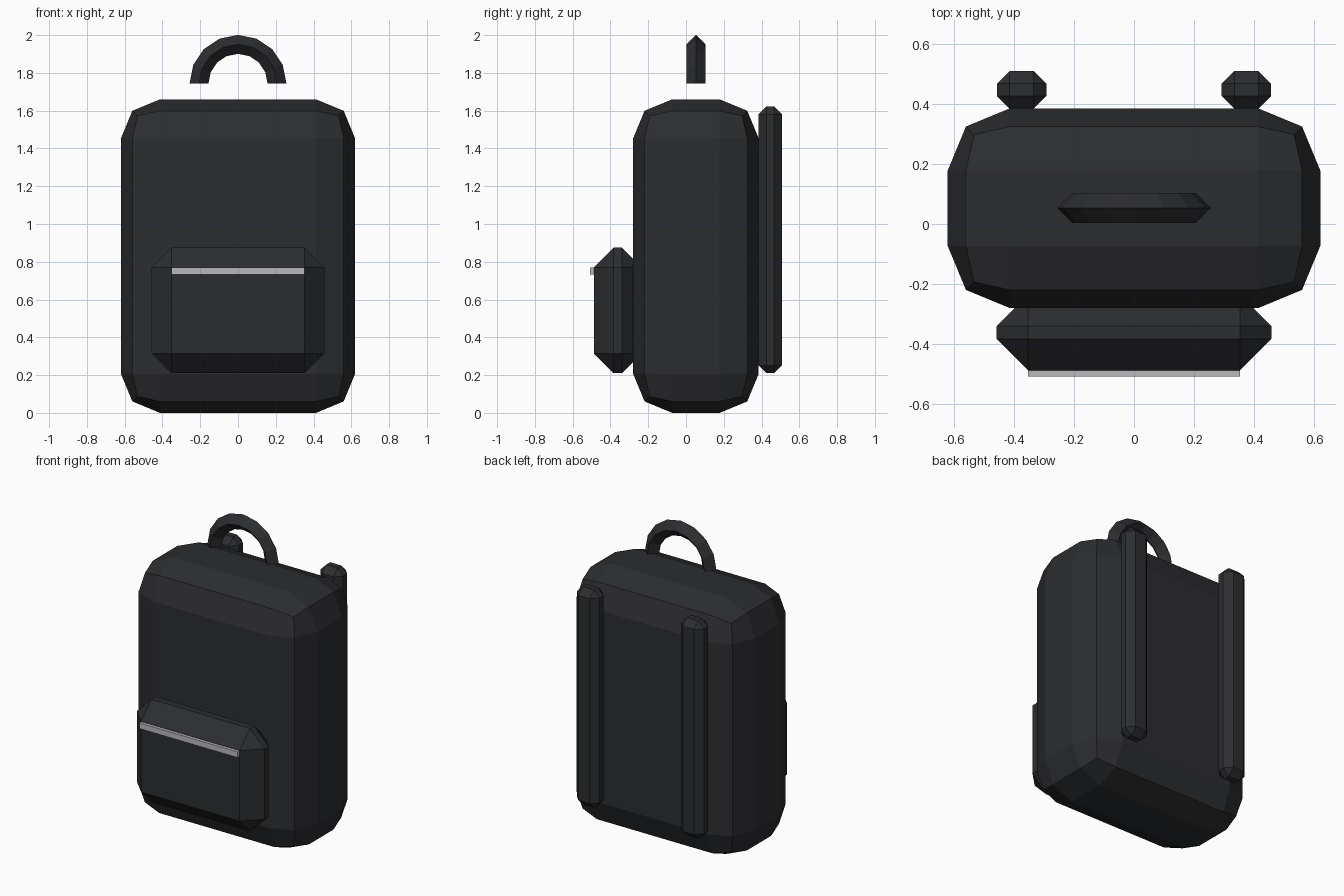
import bpy, bmesh
from math import pi, sin, cos

if "Cube" in bpy.data.objects:
    bpy.data.objects.remove(bpy.data.objects["Cube"])


def material(name, rgb):
    mat = bpy.data.materials.new(name)
    mat.diffuse_color = (*rgb, 1)
    mat.use_nodes = True
    mat.node_tree.nodes["Principled BSDF"].inputs["Base Color"].default_value = mat.diffuse_color
    return mat


FABRIC = material("dark_fabric", (0.025, 0.026, 0.029))
METAL = material("zip_metal", (0.48, 0.48, 0.50))


def add_object(name, bm, mat):
    mesh = bpy.data.meshes.new(name)
    bmesh.ops.recalc_face_normals(bm, faces=bm.faces)
    bm.to_mesh(mesh)
    bm.free()
    mesh.materials.append(mat)
    obj = bpy.data.objects.new(name, mesh)
    bpy.context.collection.objects.link(obj)
    return obj


def box(name, lo, hi, mat, bevel=0, segments=1):
    """Box between two corners, with optional bevelled edges."""
    bm = bmesh.new()
    bmesh.ops.create_cube(bm, size=1)
    for v in bm.verts:
        v.co = [(a + b) / 2 + c * (b - a) for a, b, c in zip(lo, hi, v.co)]
    obj = add_object(name, bm, mat)
    if bevel:
        mod = obj.modifiers.new("bevel", 'BEVEL')
        mod.width = bevel
        mod.segments = segments
        mod.limit_method = 'NONE'
    return obj


def half_ring(name, centre, major, minor, steps, mat):
    """Upright half ring with a diamond cross-section and closed ends."""
    bm = bmesh.new()
    cx, cy, cz = centre
    rings = []
    for i in range(steps + 1):
        a = pi * i / steps
        ring = []
        for k in range(4):
            b = pi / 2 * k
            r = major + minor * cos(b)
            ring.append(bm.verts.new((cx + r * cos(a), cy + minor * sin(b), cz + r * sin(a))))
        rings.append(ring)
    for r0, r1 in zip(rings, rings[1:]):
        for k in range(4):
            n = (k + 1) % 4
            bm.faces.new((r0[k], r0[n], r1[n], r1[k]))
    bm.faces.new(rings[0])
    bm.faces.new(rings[-1])
    return add_object(name, bm, mat)


# Main bag
box("main_bag", (-0.62, -0.28, 0), (0.62, 0.385, 1.66), FABRIC, 0.207, 2)

# Front pocket and its zip
box("front_pocket", (-0.457, -0.487, 0.21), (0.457, -0.235, 0.875), FABRIC, 0.104)
box("pocket_zip", (-0.352, -0.507, 0.733), (0.352, -0.475, 0.77), METAL)

# Shoulder straps on the back
for side, x in (("left", -0.374), ("right", 0.374)):
    box(f"{side}_strap", (x - 0.082, 0.384, 0.21), (x + 0.082, 0.509, 1.622), FABRIC, 0.042)

# Carry handle
half_ring("carry_handle", (0, 0.053, 1.745), 0.206, 0.05, 8, FABRIC)
